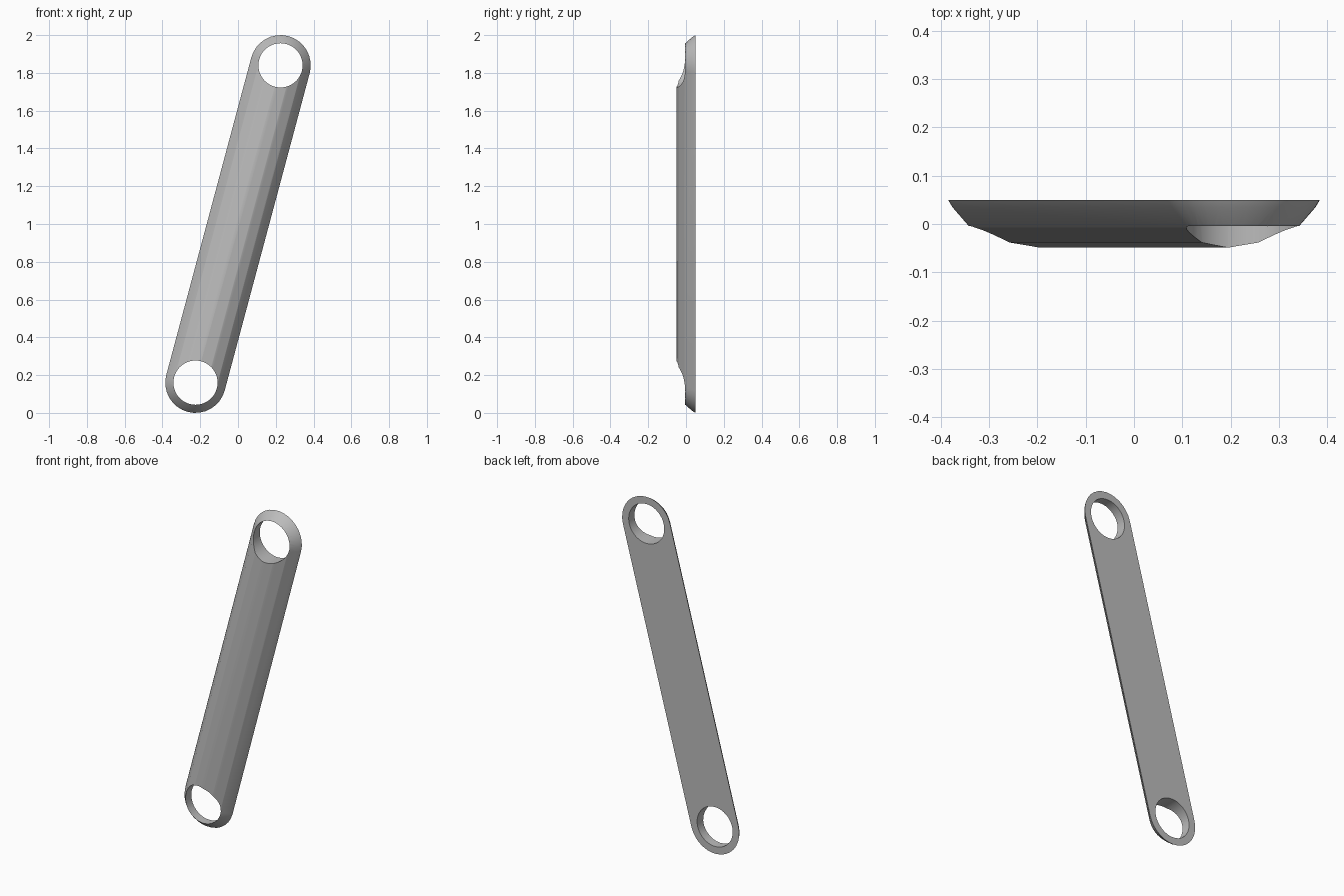
import bpy, bmesh
from math import sin, cos, pi, radians, atan2
from mathutils import Matrix, Vector

cube = bpy.data.objects.get("Cube")
if cube:
    bpy.data.objects.remove(cube, do_unlink=True)

END = Vector((0.225, 0, 0.84))      # half of the axis between the two holes
TILT = atan2(END.x, END.z)
HALF = END.length
DOME, DOME_Y = 0.178, 0.129         # radius and depth centre of the domed front
HOLE = 0.117
CAP_STEPS = 16

grey = bpy.data.materials.new("plain grey")
grey.use_nodes = True
grey.diffuse_color = (0.5, 0.5, 0.5, 1)
grey.node_tree.nodes["Principled BSDF"].inputs["Base Color"].default_value = (0.5, 0.5, 0.5, 1)


def stadium(bm, radius, y):
    """Ring of vertices around both ends of the bar."""
    ring = []
    for side in (1, -1):
        for i in range(CAP_STEPS + 1):
            a = pi * i / CAP_STEPS
            ring.append(bm.verts.new((side * radius * cos(a), y,
                                      side * (HALF + radius * sin(a)))))
    return ring


# Bar: stadium rings stepping up a circular dome to a central ridge
bm = bmesh.new()
rings = [stadium(bm, 0.16, 0.05)]
for deg in (58, 40, 20, 0):
    a = radians(deg)
    rings.append(stadium(bm, DOME * sin(a), DOME_Y - DOME * cos(a)))
for low, high in zip(rings, rings[1:]):
    for i in range(len(low)):
        j = (i + 1) % len(low)
        bm.faces.new((low[i], low[j], high[j], high[i]))
bm.faces.new(rings[0])
bmesh.ops.remove_doubles(bm, verts=bm.verts, dist=0.0001)
bmesh.ops.recalc_face_normals(bm, faces=bm.faces)
bm.transform(Matrix.Translation((0, 0, 1)) @ Matrix.Rotation(TILT, 4, 'Y'))
mesh = bpy.data.meshes.new("link_bar")
bm.to_mesh(mesh)
bm.free()
mesh.materials.append(grey)
bar = bpy.data.objects.new("link_bar", mesh)
bpy.context.collection.objects.link(bar)

# Round holes through both ends
for name, side in (("upper", 1), ("lower", -1)):
    bpy.ops.mesh.primitive_cylinder_add(
        vertices=48, radius=HOLE, depth=0.6,
        location=Vector((0, 0, 1)) + side * END, rotation=(pi / 2, 0, 0))
    cutter = bpy.context.object
    cutter.name = name + "_hole_cutter"
    cutter.data.materials.append(grey)
    cut = bar.modifiers.new(name + "_hole", 'BOOLEAN')
    cut.object = cutter
    cut.operation = 'DIFFERENCE'
    cut.solver = 'EXACT'
    bpy.ops.object.select_all(action='DESELECT')
    bar.select_set(True)
    bpy.context.view_layer.objects.active = bar
    bpy.ops.object.modifier_apply(modifier=cut.name)
    bpy.data.objects.remove(cutter, do_unlink=True)

bpy.ops.object.shade_smooth_by_angle(angle=radians(30))
